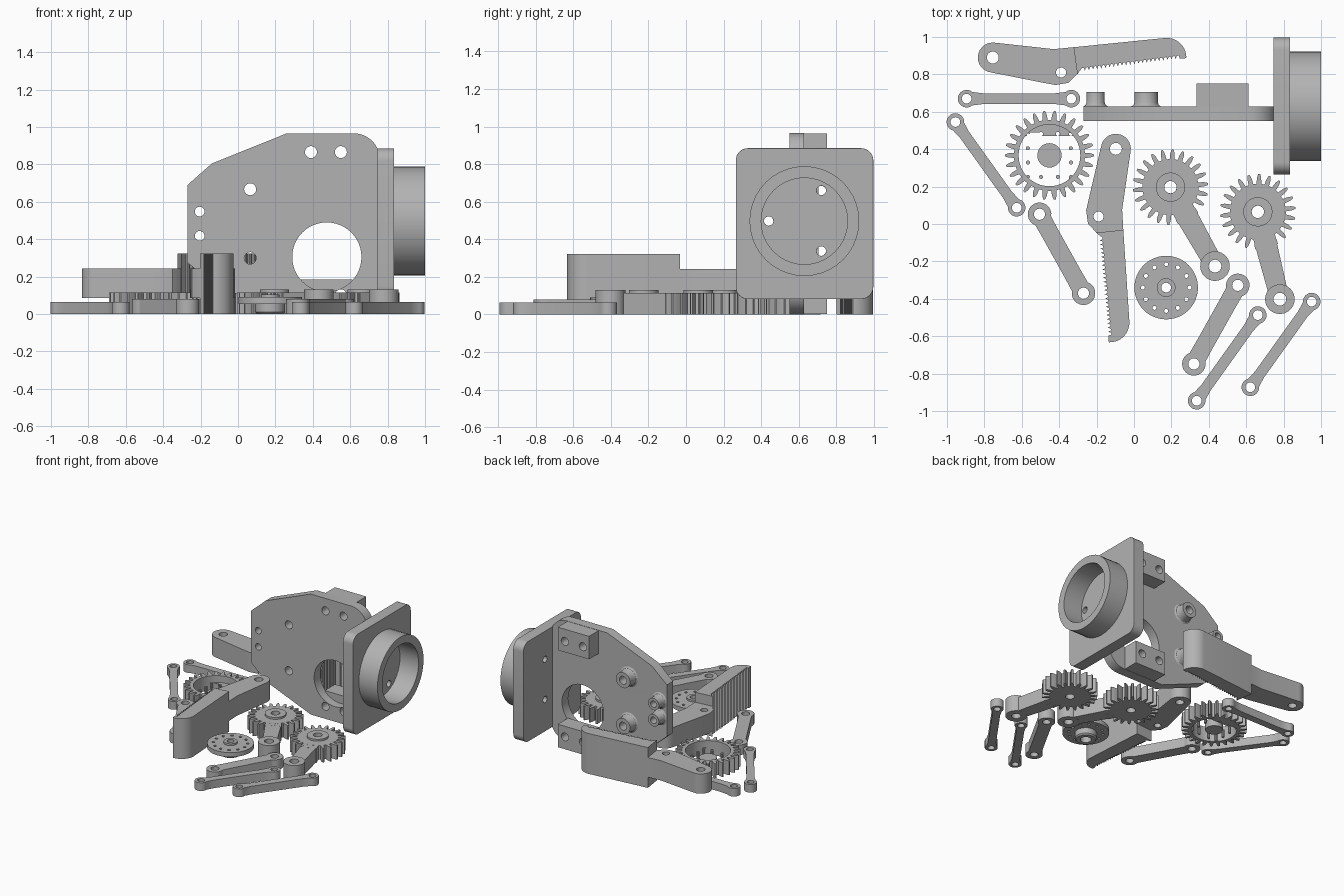
import bpy, bmesh, math
from mathutils import Matrix, Vector

if "Cube" in bpy.data.objects:
    bpy.data.objects.remove(bpy.data.objects["Cube"])

grey = bpy.data.materials.new("plastic grey")
grey.diffuse_color = (0.45, 0.45, 0.45, 1)
grey.use_nodes = True
grey.node_tree.nodes["Principled BSDF"].inputs["Base Color"].default_value = grey.diffuse_color

FLAT = Matrix.Identity(4)
# local (x, y, height) -> world
FRONT = Matrix(((1, 0, 0, 0), (0, 0, 1, 0), (0, 1, 0, 0), (0, 0, 0, 1)))
SIDE = Matrix(((0, 0, 1, 0), (1, 0, 0, 0), (0, 1, 0, 0), (0, 0, 0, 1)))


def place(x, y, deg=0):
    return Matrix.Translation((x, y, 0)) @ Matrix.Rotation(math.radians(deg), 4, 'Z')


def arc(cx, cy, r, a0, a1, n=16):
    return [(cx + r * math.cos(math.radians(a0 + (a1 - a0) * i / n)),
             cy + r * math.sin(math.radians(a0 + (a1 - a0) * i / n))) for i in range(n + 1)]


def circle(cx, cy, r, n=32):
    return arc(cx, cy, r, 0, 360, n)[:-1]


def finish(name, bm, frame, bevel=0):
    bmesh.ops.remove_doubles(bm, verts=bm.verts, dist=1e-5)
    bmesh.ops.transform(bm, matrix=frame, verts=bm.verts)
    bmesh.ops.recalc_face_normals(bm, faces=bm.faces)
    me = bpy.data.meshes.new(name)
    bm.to_mesh(me)
    bm.free()
    me.materials.clear()
    me.materials.append(grey)
    ob = bpy.data.objects.new(name, me)
    bpy.context.collection.objects.link(ob)
    bpy.ops.object.select_all(action='DESELECT')
    ob.select_set(True)
    bpy.context.view_layer.objects.active = ob
    if bevel:
        m = ob.modifiers.new("edge", 'BEVEL')
        m.width, m.segments, m.limit_method = bevel, 3, 'ANGLE'
        m.angle_limit = math.radians(60)
    bpy.ops.object.shade_smooth_by_angle(angle=math.radians(30))
    return ob


def slab(name, loops, z0, z1, frame=FLAT, bevel=0):
    """Extrude an outline (first loop) with holes (other loops)."""
    cu = bpy.data.curves.new(name, 'CURVE')
    cu.dimensions, cu.fill_mode, cu.extrude = '2D', 'BOTH', (z1 - z0) / 2
    for loop in loops:
        sp = cu.splines.new('POLY')
        sp.points.add(len(loop) - 1)
        for p, (x, y) in zip(sp.points, loop):
            p.co = (x, y, 0, 1)
        sp.use_cyclic_u = True
    tmp = bpy.data.objects.new(name + " outline", cu)
    me = bpy.data.meshes.new_from_object(tmp)
    bm = bmesh.new()
    bm.from_mesh(me)
    bmesh.ops.translate(bm, verts=bm.verts, vec=(0, 0, (z0 + z1) / 2))
    bpy.data.objects.remove(tmp)
    bpy.data.curves.remove(cu)
    bpy.data.meshes.remove(me)
    return finish(name, bm, frame, bevel)


def lathe(name, profile, frame, cx, cy, n=40):
    """Revolve a closed (radius, height) profile into a ring."""
    bm = bmesh.new()
    rings = [[bm.verts.new((cx + r * math.cos(2 * math.pi * i / n),
                            cy + r * math.sin(2 * math.pi * i / n), h))
              for i in range(n)] for r, h in profile]
    for a, b in zip(rings, rings[1:] + rings[:1]):
        for i in range(n):
            j = (i + 1) % n
            bm.faces.new((a[i], a[j], b[j], b[i]))
    return finish(name, bm, frame)


def tube(name, r0, r1, z0, z1, frame, cx=0, cy=0):
    return lathe(name, [(r0, z0), (r1, z0), (r1, z1), (r0, z1)], frame, cx, cy)


def gear(r_root, r_tip, teeth):
    pts = []
    for i in range(teeth):
        for off, r in ((-.30, r_root), (-.22, r_root + .6 * (r_tip - r_root)), (-.09, r_tip),
                       (.09, r_tip), (.22, r_root + .6 * (r_tip - r_root)), (.30, r_root)):
            a = 2 * math.pi * (i + off) / teeth
            pts.append((r * math.cos(a), r * math.sin(a)))
    return pts


# Links: round eyes joined by a narrower bar
def link(name, a, b, r, w, hole, h):
    d = Vector(b) - Vector(a)
    L = d.length
    out = (arc(0, 0, r, 50, 310) + [(r * 1.8, -w), (L - r * 1.8, -w)]
           + arc(L, 0, r, -130, 130) + [(L - r * 1.8, w), (r * 1.8, w)])
    slab(name, [out, circle(0, 0, hole, 20), circle(L, 0, hole, 20)], 0, h,
         place(*a, math.degrees(math.atan2(d.y, d.x))))


for i, (a, b) in enumerate((((-.895, .67), (-.335, .67)), ((-.955, .545), (-.627, .087)),
                            ((.662, -.487), (.335, -.945)), ((.95, -.415), (.622, -.873)))):
    link(f"thin_link_{i + 1}", a, b, .047, .029, .026, .065)
for i, (a, b) in enumerate((((-.505, .052), (-.27, -.37)), ((.555, -.328), (.32, -.748)))):
    link(f"wide_link_{i + 1}", a, b, .063, .047, .03, .08)

# Drive gear with a recessed, drilled floor
g = place(-.452, .367)
dots = [(sx * x, sy * y) for sx in (-1, 1) for sy in (-1, 1)
        for x, y in ((.115, .115), (.045, .115), (.115, .038))]
slab("drive_gear_rim", [gear(.19, .238, 26), circle(0, 0, .165, 48)], 0, .115, g)
slab("drive_gear_floor", [circle(0, 0, .166, 48), circle(0, 0, .065)]
     + [circle(x, y, .011, 10) for x, y in dots], 0, .06, g)

# Geared arms: gear, hub, arm and end eye
for i, (c, e) in enumerate((((.195, .197), (.433, -.225)), ((.662, .065), (.78, -.402)))):
    d = Vector(e) - Vector(c)
    L = d.length
    f = place(*c, math.degrees(math.atan2(d.y, d.x)))
    slab(f"arm_gear_{i + 1}", [gear(.15, .202, 22), circle(0, 0, .033, 24)], 0, .115, f)
    tube(f"arm_hub_{i + 1}", .033, .078, .11, .13, f)
    slab(f"gear_arm_{i + 1}", [[(.12, -.06), (L - .05, -.052), (L - .05, .052), (.12, .06)]],
         .001, .114, f)
    tube(f"arm_eye_{i + 1}", .034, .079, 0, .13, f, L)

# Drilled horn disc with hubs above and below
h = place(.172, -.34)
drill = [circle(.125 * math.cos(t), .125 * math.sin(t), .011, 10)
         for t in (math.radians(30 * k) for k in range(12))]
slab("horn_disc", [circle(0, 0, .17, 48), circle(0, 0, .026, 20)] + drill, .055, .09, h)
tube("horn_top_hub", .026, .05, .085, .105, h)
lathe("horn_lower_hub", [(.04, 0), (.07, 0), (.08, .01), (.08, .056), (.04, .056)], h, 0, 0)

# Gripper jaws: thin arm and tall toothed finger
jaw_arm = arc(0, 0, .08, 262, 84) + [(.325, .045), (.432, .055), (.48, -.03), (.45, -.09),
                                     (.405, -.135), (.335, -.147), (.26, -.133)]
teeth = []
for k in range(24):
    t = k / 24
    x, y = 1.0 - .53 * t, -.005 - .068 * t
    teeth += [(x, y), (x - .006, y + .016), (x - .016, y + .014)]
finger = ([(.432, .055), (.925, .105)] + arc(.93, 0, .105, 85, 0, 10)
          + [(1.025, -.005)] + teeth + [(.452, -.09)])
for i, f in enumerate((place(-.755, .89), place(-.097, .402, -92))):
    slab(f"jaw_arm_{i + 1}", [jaw_arm, circle(0, 0, .032, 24), circle(.365, -.08, .027, 24)],
         .085, .243, f)
    slab(f"jaw_finger_{i + 1}", [finger], 0, .323, f)

# Upright mounting plate, symmetric about its mid height
MID = .483
half = [(-.27, .207), (-.14, .322), (.26, MID)] + arc(.62, .345, .138, 90, 0, 10)
outline = [(x, MID + z) for x, z in half] + [(x, MID - z) for x, z in reversed(half)]
screws = [(x, MID + s * .383) for x in (.39, .55) for s in (-1, 1)]
posts = [(.065, MID + s * .184, .032, .062) for s in (-1, 1)] + \
        [(-.205, MID + s * .065, .026, .048) for s in (-1, 1)]
slab("mounting_plate", [outline, circle(.475, .305, .185, 48)]
     + [circle(x, z, .032, 24) for x, z in screws]
     + [circle(x, z, r, 24) for x, z, r, _ in posts], .55, .628, FRONT)

# Flared screw posts on the back of the plate
for i, (x, z, r, R) in enumerate(posts):
    lathe(f"screw_post_{i + 1}", [(r, .62), (R + .018, .62), (R + .018, .628), (R + .006, .636),
                                  (R, .65), (R, .705), (r, .705)], FRONT, x, z)

# Drilled blocks on the back of the plate
for name, z0, z1, s in (("upper_block", .78, .964, 1), ("lower_block", .002, .186, -1)):
    slab(name, [[(.335, z0), (.612, z0), (.612, z1), (.335, z1)]]
         + [circle(x, MID + s * .383, .032, 24) for x in (.39, .55)], .62, .75, FRONT)

# End flange with socket ring
r, y0, y1, z0, z1 = .065, .265, .997, .082, .885
rounded = (arc(y1 - r, z1 - r, r, 0, 90, 8) + arc(y0 + r, z1 - r, r, 90, 180, 8)
           + arc(y0 + r, z0 + r, r, 180, 270, 8) + arc(y1 - r, z0 + r, r, 270, 360, 8))
slab("end_flange", [rounded] + [circle(y, z, .025, 20) for y, z in
                                ((.44, .497), (.72, .66), (.72, .337))], .745, .835, SIDE, .018)
tube("socket_ring", .23, .292, .83, 1.0, SIDE, .63, .497)
